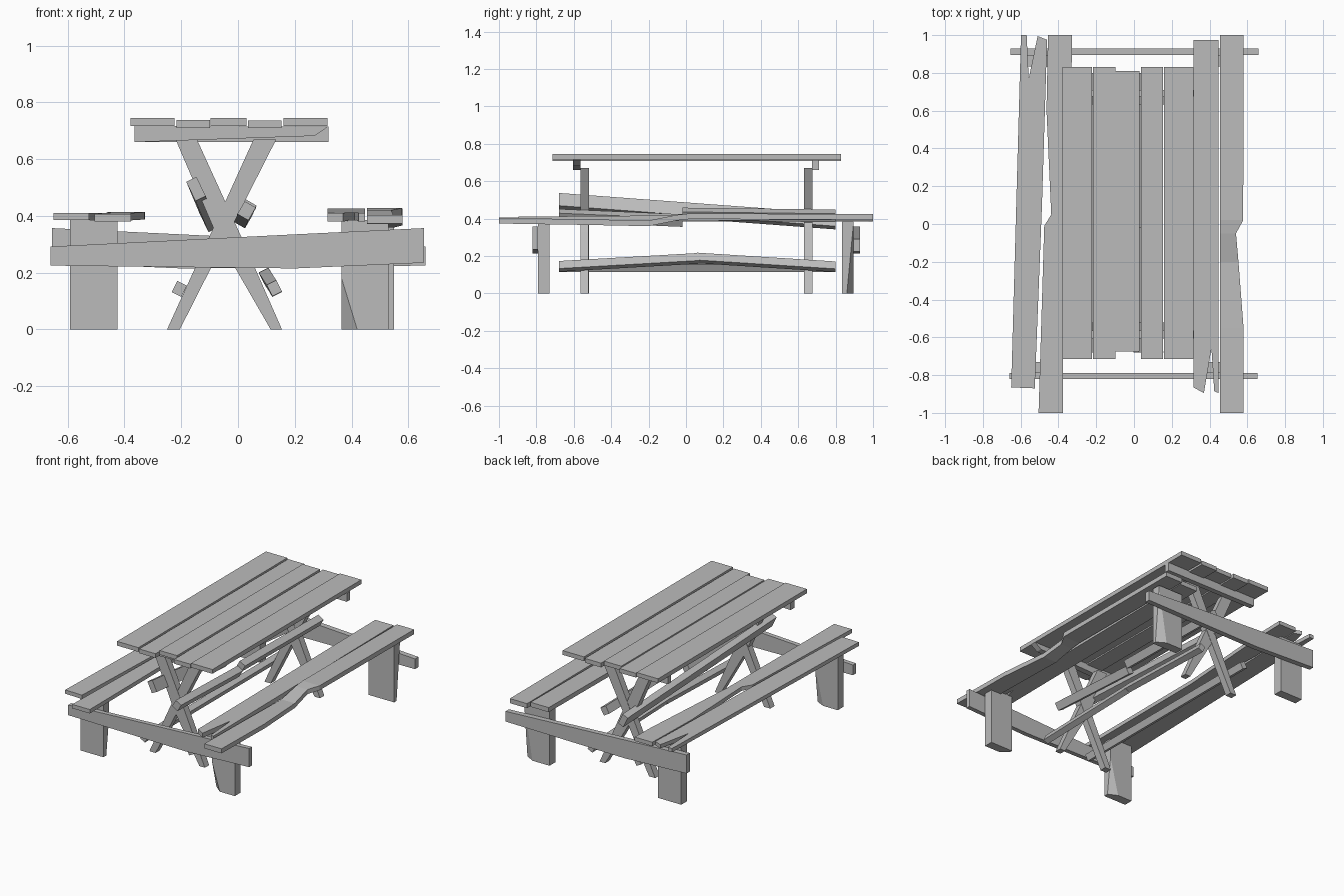
import bpy, bmesh
from mathutils import Vector

if "Cube" in bpy.data.objects:
    bpy.data.objects.remove(bpy.data.objects["Cube"])

wood = bpy.data.materials.new("weathered_grey_wood")
wood.diffuse_color = (0.5, 0.5, 0.5, 1)
wood.use_nodes = True
wood.node_tree.nodes["Principled BSDF"].inputs["Base Color"].default_value = wood.diffuse_color


def finish(name, bm):
    bmesh.ops.recalc_face_normals(bm, faces=bm.faces)
    me = bpy.data.meshes.new(name)
    bm.to_mesh(me)
    bm.free()
    me.materials.append(wood)
    ob = bpy.data.objects.new(name, me)
    bpy.context.collection.objects.link(ob)
    return ob


def prism(name, low, high):
    """Solid between two matching outlines."""
    bm = bmesh.new()
    a = [bm.verts.new(p) for p in low]
    b = [bm.verts.new(p) for p in high]
    n = len(a)
    bm.faces.new(a)
    bm.faces.new(b[::-1])
    for i in range(n):
        j = (i + 1) % n
        bm.faces.new((a[i], a[j], b[j], b[i]))
    return finish(name, bm)


def upright(name, pts, y0, y1):
    """Board cut from an x-z outline."""
    return prism(name, [(x, y0, z) for x, z in pts], [(x, y1, z) for x, z in pts])


def plank(name, pts, z0, z1, tilt=0.0):
    """Board cut from an x-y outline, optionally rising towards the back."""
    return prism(name, [(x, y, z0 + tilt * y) for x, y in pts],
                 [(x, y, z1 + tilt * y) for x, y in pts])


def loft(name, rings):
    """Bar through a series of four-cornered sections."""
    bm = bmesh.new()
    rows = [[bm.verts.new(p) for p in r] for r in rings]
    for a, b in zip(rows, rows[1:]):
        for i in range(4):
            j = (i + 1) % 4
            bm.faces.new((a[i], a[j], b[j], b[i]))
    bm.faces.new(rows[0])
    bm.faces.new(rows[-1][::-1])
    return finish(name, bm)


def rect(x0, x1, y0, y1):
    return [(x0, y0), (x1, y0), (x1, y1), (x0, y1)]


# Table top planks
for i, (x0, x1, y0, y1, z) in enumerate([
        (-.378, -.223, -.715, .83, .745), (-.217, -.099, -.715, .83, .738),
        (-.097, .030, -.675, .81, .745), (.036, .154, -.715, .83, .737),
        (.160, .315, -.715, .83, .745)]):
    plank(f"table_plank_{i + 1}", rect(x0, x1, y0, y1), z - .028, z)

# Cross rails under the table top
upright("front_table_rail", [(-.365, .66), (.27, .682), (.318, .715), (-.365, .717)], -.605, -.565)
upright("back_table_rail", rect(-.365, .318, .66, .715), .675, .71)

# Crossed legs
for end, y in (("front", -.565), ("back", .63)):
    upright(f"{end}_leg_left_lean",
            [(-.22, .67), (-.074, .328), (.115, 0), (.155, 0), (.01, .33), (-.145, .67)], y, y + .045)
    upright(f"{end}_leg_right_lean",
            [(.055, .67), (-.045, .45), (-.25, 0), (-.205, 0), (.018, .44), (.135, .67)], y + .002, y + .047)

# Tapering beams that carry the benches
beam = [(-.66, .225), (.2, .215), (.655, .235), (.655, .357), (.2, .335), (-.66, .292)]
upright("front_bench_beam", beam, -.82, -.79)
upright("back_bench_beam", [(-x, z) for x, z in beam], .895, .93)


# Bench posts, some with one lower corner split away
def post(name, x0, x1, y0, y1, split=None):
    bm = bmesh.new()
    bmesh.ops.create_cube(bm, size=1)
    for v in bm.verts:
        v.co = Vector((x0 + (v.co.x + .5) * (x1 - x0), y0 + (v.co.y + .5) * (y1 - y0), (v.co.z + .5) * .386))
    if split:
        sx, sy, dx, dy, h = split
        c = Vector((x1 if sx > 0 else x0, y1 if sy > 0 else y0, 0))
        n = Vector((sx / dx, sy / dy, -1 / h))
        res = bmesh.ops.bisect_plane(bm, geom=bm.verts[:] + bm.edges[:] + bm.faces[:],
                                     plane_co=c + Vector((0, 0, h)), plane_no=n, clear_outer=True)
        cut = [e for e in res["geom_cut"] if isinstance(e, bmesh.types.BMEdge)]
        bmesh.ops.holes_fill(bm, edges=cut)
    finish(name, bm)


post("front_left_post", -.592, -.425, -.79, -.73, (1, 1, .06, .03, .25))
post("front_right_post", .365, .53, -.79, -.73, (-1, -1, .055, .045, .18))
post("back_left_post", -.592, -.425, .835, .895)
post("back_right_post", .365, .55, .835, .895, (1, 1, .06, .035, .37))

# Left bench: outer plank with a splintered back end, inner plank with a chipped edge
plank("left_bench_outer_plank",
      [(-.65, -.865), (-.525, -.87), (-.487, .1), (-.46, .975), (-.51, .995), (-.557, .77),
       (-.568, 1), (-.598, 1)], .386, .411)
plank("left_bench_inner_plank",
      [(-.505, -1), (-.377, -1), (-.377, .1), (-.33, .83), (-.327, 1), (-.455, 1),
       (-.463, .6), (-.438, .05), (-.475, -.01)], .384, .41, .004)

# Right bench: inner plank with a splintered front end, outer plank snapped and sagging
plank("right_bench_inner_plank",
      [(.315, -.865), (.37, -.895), (.41, -.66), (.425, -.885), (.447, -.895), (.447, .975), (.315, .975)],
      .388, .418, .008)
loft("right_bench_outer_plank",
     [[(.455, y, z), (x, y, z), (x, y, z + .03), (.455, y, z + .03)] for y, x, z in
      [(-1, .58, .374), (-.55, .58, .367), (-.2, .553, .36), (-.05, .54, .39), (.02, .578, .398), (1, .58, .394)]])


# Long braces tying the two leg frames together
def brace(name, path, angle_dir, w, h):
    u = Vector((angle_dir[0], 0, angle_dir[1])).normalized()
    v = Vector((-u.z, 0, u.x))
    loft(name, [[Vector(p) + u * (a * h) + v * (b * w)
                 for a, b in ((-.5, -.5), (.5, -.5), (.5, .5), (-.5, .5))] for p in path])


brace("upper_left_brace", [(-.148, -.68, .495), (-.102, .8, .385)], (-.43, .9), .04, .075)
brace("upper_right_brace", [(.03, -.68, .418), (.018, -.02, .39)], (.5, .87), .045, .052)
brace("upper_right_brace_broken_half", [(.033, -.02, .425), (.03, .8, .415)], (.5, .87), .045, .052)
brace("lower_left_brace", [(-.207, -.68, .143), (-.207, .8, .143)], (.45, .9), .038, .044)
brace("lower_right_brace", [(.128, -.68, .145), (.1, .07, .188)], (-.45, .9), .038, .045)
brace("lower_right_brace_broken_half", [(.1, .06, .19), (.128, .8, .143)], (-.45, .9), .038, .044)
